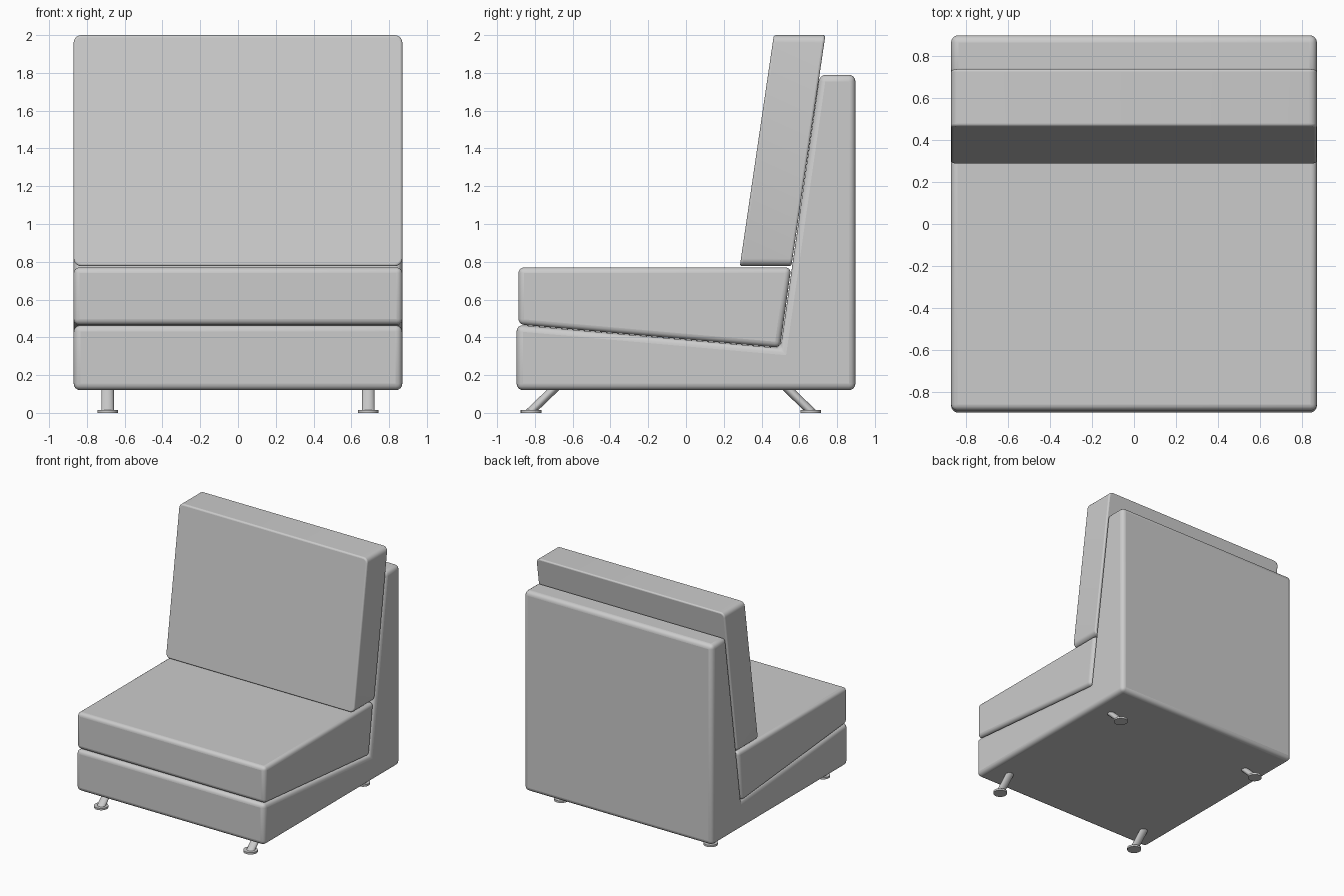
import bpy, bmesh, math

if "Cube" in bpy.data.objects:
    bpy.data.objects.remove(bpy.data.objects["Cube"])

HALF_W = 0.87


def finish(bm, name, bevel=0.0):
    bmesh.ops.recalc_face_normals(bm, faces=bm.faces)
    mesh = bpy.data.meshes.new(name)
    bm.to_mesh(mesh)
    bm.free()
    obj = bpy.data.objects.new(name, mesh)
    bpy.context.collection.objects.link(obj)
    if bevel:
        mod = obj.modifiers.new("soft_edges", "BEVEL")
        mod.width = bevel
        mod.segments = 4
        mod.limit_method = "ANGLE"
        mod.angle_limit = math.radians(40)
    bpy.ops.object.select_all(action="DESELECT")
    bpy.context.view_layer.objects.active = obj
    obj.select_set(True)
    bpy.ops.object.shade_smooth_by_angle(angle=math.radians(35))
    return obj


def extrude_profile(name, profile, bevel, round_edges=0.0):
    """Side profile (y, z) stretched across the full width."""
    bm = bmesh.new()
    face = bm.faces.new([bm.verts.new((-HALF_W, y, z)) for y, z in profile])
    out = bmesh.ops.extrude_face_region(bm, geom=[face])
    verts = [g for g in out["geom"] if isinstance(g, bmesh.types.BMVert)]
    bmesh.ops.translate(bm, verts=verts, vec=(2 * HALF_W, 0, 0))
    if round_edges:
        # round the corners that run through the cushion thickness
        def along_y(e):
            a, b = e.verts
            return abs(a.co.x - b.co.x) < 1e-4 and abs(a.co.z - b.co.z) < 1e-4
        bmesh.ops.bevel(bm, geom=[e for e in bm.edges if along_y(e)],
                        offset=round_edges, segments=5, profile=0.5,
                        affect="EDGES")
    return finish(bm, name, bevel)


# L-shaped upholstered frame
extrude_profile("frame", [(-0.897, 0.12), (0.897, 0.12), (0.897, 1.79),
                          (0.707, 1.79), (0.5, 0.343), (-0.897, 0.467)], 0.035)

# Wedge seat cushion
extrude_profile("seat_cushion", [(-0.887, 0.468), (0.498, 0.345),
                                 (0.557, 0.77), (-0.887, 0.77)], 0.03)

# Leaning back cushion
extrude_profile("back_cushion", [(0.285, 0.777), (0.558, 0.777),
                                 (0.738, 2.0), (0.465, 2.0)], 0.012, 0.04)


def leg(name, x, y, lean):
    bm = bmesh.new()
    # slanted tube
    tube = bmesh.ops.create_cone(bm, cap_ends=True, segments=24,
                                 radius1=0.033, radius2=0.033, depth=0.12)["verts"]
    for v in tube:
        t = (v.co.z + 0.06) / 0.12
        v.co.x += x
        v.co.y += y + lean * t
        v.co.z = 0.01 + 0.12 * t
    # round foot pad
    pad = bmesh.ops.create_cone(bm, cap_ends=True, segments=24,
                                radius1=0.055, radius2=0.055, depth=0.016)["verts"]
    bmesh.ops.translate(bm, verts=pad, vec=(x, y, 0.008))
    finish(bm, name)


# Four legs
for side, x in (("left", -0.69), ("right", 0.69)):
    leg("front_leg_" + side, x, -0.82, 0.125)
    leg("rear_leg_" + side, x, 0.66, -0.125)
